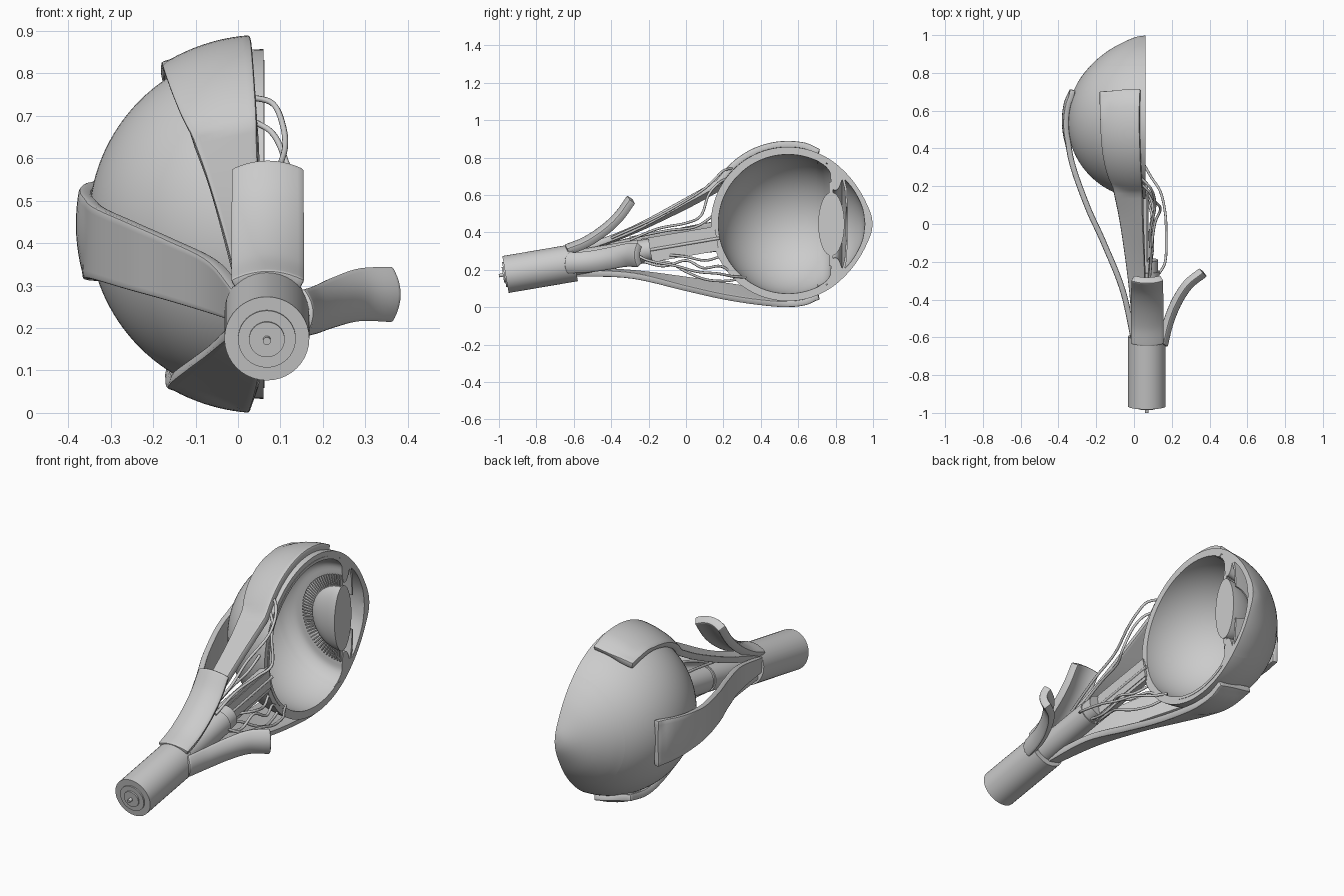
import bpy, bmesh
from math import sin, cos, pi, radians
from mathutils import Vector

if "Cube" in bpy.data.objects:
    bpy.data.objects.remove(bpy.data.objects["Cube"])

CX, CY, CZ, R = 0.06, 0.545, 0.445, 0.412      # globe centre and radius
EYE = Vector((CX, CY, CZ))


def finish(name, bm, mods=()):
    bmesh.ops.remove_doubles(bm, verts=bm.verts, dist=1e-5)
    bmesh.ops.recalc_face_normals(bm, faces=bm.faces)
    me = bpy.data.meshes.new(name)
    bm.to_mesh(me)
    bm.free()
    ob = bpy.data.objects.new(name, me)
    bpy.context.collection.objects.link(ob)
    bpy.ops.object.select_all(action='DESELECT')
    ob.select_set(True)
    bpy.context.view_layer.objects.active = ob
    for kind, props in mods:
        m = ob.modifiers.new(kind.title(), kind)
        for k, v in props.items():
            setattr(m, k, v)
        bpy.ops.object.modifier_apply(modifier=m.name)
    bpy.ops.object.shade_smooth_by_angle(angle=radians(35))
    return ob


def spline(pts, n):
    """n + 1 smooth points through pts."""
    p = [Vector(q) for q in pts]
    p = [2 * p[0] - p[1]] + p + [2 * p[-1] - p[-2]]
    out = []
    for i in range(n + 1):
        f = i / n * (len(pts) - 1)
        k = min(int(f), len(pts) - 2)
        t = f - k
        a, b, c, d = p[k:k + 4]
        out.append(0.5 * (2 * b + (c - a) * t + (2 * a - 5 * b + 4 * c - d) * t ** 2
                          + (3 * b - a - 3 * c + d) * t ** 3))
    return out


def half_spin(name, profile, shift=0.0, steps=64):
    """Closed (y, r) profile turned half way round the eye axis, cut face capped."""
    bm = bmesh.new()
    rings = []
    for i in range(steps + 1):
        a = pi * i / steps
        rings.append([bm.verts.new((CX + shift - r * sin(a), y, CZ + r * cos(a)))
                      for y, r in profile])
    n = len(profile)
    for a, b in zip(rings, rings[1:]):
        for j in range(n):
            k = (j + 1) % n
            if profile[j][1] + profile[k][1] > 1e-6:
                bm.faces.new((a[j], a[k], b[k], b[j]))
    bm.faces.new(rings[0])
    bm.faces.new(rings[-1])
    return finish(name, bm)


def arc(r, end, n=40):
    return [(CY - r * cos(radians(end * i / n)), r * sin(radians(end * i / n)))
            for i in range(n + 1)]


def axis(y):
    return Vector((0.068, y, 0.175 + 0.17 * (y + 0.965)))


def rod(name, y0, y1, r, half=False, x=0.0):
    """Cylinder on the tilted nerve axis, optionally only its -x half."""
    bm = bmesh.new()
    up = Vector((0, -0.17, 1)).normalized()
    n = 40
    cnt = n // 2 + 1 if half else n
    rings = [[bm.verts.new(axis(y) + Vector((x - r * sin(2 * pi * i / n), 0, 0))
                           + up * r * cos(2 * pi * i / n)) for i in range(cnt)]
             for y in (y0, y1)]
    for i in range(cnt):
        j = (i + 1) % cnt
        bm.faces.new((rings[0][i], rings[0][j], rings[1][j], rings[1][i]))
    for ring in rings:
        bm.faces.new(ring)
    return finish(name, bm)


def strap(name, left, right, thick, bulge=(0, 0, 0), wrap=True, n=40, m=10):
    """Muscle band between two edge paths, wrapped over the globe."""
    bm = bmesh.new()
    rows = []
    for i, (a, b) in enumerate(zip(spline(left, n), spline(right, n))):
        row = []
        lift = R + thick / 2 * min(1, 0.3 + (1 - i / n) * 10)
        for j in range(m + 1):
            u = j / m
            p = a.lerp(b, u) + Vector(bulge) * (1 - (2 * u - 1) ** 2)
            d = p - EYE
            if wrap and d.length < lift:
                p = EYE + d.normalized() * lift
            row.append(bm.verts.new(p))
        rows.append(row)
    for a, b in zip(rows, rows[1:]):
        for j in range(m):
            bm.faces.new((a[j], a[j + 1], b[j + 1], b[j]))
    return finish(name, bm, [('SOLIDIFY', dict(thickness=thick, offset=0)),
                             ('BEVEL', dict(width=0.007, segments=2, limit_method='ANGLE',
                                            angle_limit=radians(50)))])


def vessel(name, pts, r=0.007):
    cu = bpy.data.curves.new(name, 'CURVE')
    cu.dimensions = '3D'
    cu.bevel_depth, cu.bevel_resolution, cu.use_fill_caps = r, 2, True
    sp = cu.splines.new('POLY')
    path = spline(pts, 8 * (len(pts) - 1))
    sp.points.add(len(path) - 1)
    for q, p in zip(sp.points, path):
        q.co = (*p, 1)
    bpy.context.collection.objects.link(bpy.data.objects.new(name, cu))


# Halved globe: layered wall, cornea, ciliary body, iris and lens
half_spin("sclera", arc(R, 135) + arc(0.386, 135)[::-1])
half_spin("retina", arc(0.387, 122) + arc(0.372, 122)[::-1], 0.002)
outer = spline([(0.836, 0.293, 0), (0.88, 0.246, 0), (0.925, 0.185, 0), (0.963, 0.115, 0),
                (0.99, 0.05, 0), (0.998, 0, 0)], 20)
inner = spline([(0.957, 0, 0), (0.945, 0.08, 0), (0.915, 0.15, 0), (0.875, 0.21, 0),
                (0.815, 0.27, 0)], 16)
half_spin("cornea", [(p.x, max(p.y, 0)) for p in outer + inner])
cil = spline([(0.70, 0.335, 0), (0.74, 0.313, 0), (0.77, 0.275, 0), (0.775, 0.225, 0),
              (0.785, 0.185, 0), (0.81, 0.185, 0), (0.83, 0.225, 0), (0.838, 0.283, 0),
              (0.78, 0.315, 0)], 32)
half_spin("ciliary_body", [(p.x, p.y) for p in cil])
half_spin("iris", [(0.826, 0.27), (0.848, 0.19), (0.856, 0.09), (0.864, 0.09),
                   (0.86, 0.19), (0.84, 0.275)])
half_spin("lens", [(0.777 - 0.07 * cos(pi * i / 24), 0.17 * sin(pi * i / 24))
                   for i in range(25)], 0.002)

# Radial ridges around the lens
bm = bmesh.new()
for i in range(44):
    a = pi * (i + 0.5) / 44
    new = bmesh.ops.create_cube(bm, size=1)['verts']
    for v in new:
        rr, w, y = 0.195 + v.co.x * 0.06, v.co.z * 0.006, 0.775 + v.co.y * 0.022
        v.co = (CX - rr * sin(a) + w * cos(a), y, CZ + rr * cos(a) + w * sin(a))
finish("ciliary_ridges", bm)

# Nerve and its tendon sheath
rod("tendon_sheath", -0.965, -0.595, 0.1)
rod("nerve_sheath_end", -0.972, -0.9, 0.068)
rod("nerve_core_end", -0.979, -0.9, 0.042)
rod("central_vessel_end", -1.0, -0.9, 0.009)
rod("nerve_full", -0.65, -0.25, 0.066)
rod("nerve_inner_step", -0.27, -0.19, 0.06)
rod("nerve_half_sheath", -0.23, 0.16, 0.066, True)
rod("nerve_half_core", -0.23, 0.165, 0.048, True, 0.004)
rod("central_vessel", -0.23, 0.18, 0.008, False, 0.002)

# Long muscles reaching the globe
strap("superior_muscle",
      [(0, -.62, .28), (-.03, -.3, .40), (-.07, 0, .54), (-.11, .2, .65), (-.15, .4, .76),
       (-.175, .55, .81), (-.18, .7, .79)],
      [(.06, -.62, .29), (.06, -.3, .41), (.05, 0, .57), (.045, .2, .685), (.035, .4, .83),
       (.03, .55, .87), (.035, .71, .83)], 0.034)
strap("inferior_muscle",
      [(0, -.62, .2), (-.03, -.3, .185), (-.07, 0, .15), (-.11, .2, .12), (-.15, .4, .09),
       (-.165, .55, .075), (-.17, .7, .1)],
      [(.07, -.62, .18), (.065, -.3, .17), (.055, 0, .1), (.045, .2, .055), (.035, .4, .025),
       (.03, .55, .018), (.035, .71, .055)], 0.034)
strap("medial_muscle",
      [(0, -.62, .29), (-.06, -.35, .36), (-.16, -.1, .41), (-.25, .1, .45), (-.335, .35, .49),
       (-.35, .55, .525), (-.325, .71, .55)],
      [(0, -.62, .215), (-.06, -.35, .235), (-.16, -.1, .265), (-.25, .1, .29),
       (-.335, .35, .315), (-.35, .55, .315), (-.325, .71, .31)], 0.03)

# Cut muscle stubs
steps = [(-.63, .295), (-.53, .335), (-.43, .40), (-.35, .475), (-.285, .565)]
strap("upper_lid_muscle_stub", [(-.008, y, z) for y, z in steps],
      [(.148, y, z) for y, z in steps], 0.042, (0, -.012, .02), False)
steps = [(.14, -.63, .28), (.17, -.51, .29), (.215, -.4, .31), (.275, -.31, .33),
         (.355, -.245, .335)]
strap("lateral_muscle_stub", steps, [(x, y, z - .09 - .1 * (x - .14)) for x, y, z in steps],
      0.042, (.018, -.015, 0), False)

# Small arteries around the nerve
vessel("upper_artery_a", [(.08, -.3, .36), (.09, -.15, .42), (.11, 0, .45), (.14, .08, .49),
                          (.11, .12, .6), (.08, .17, .66), (.03, .22, .69)])
vessel("upper_artery_b", [(.07, -.4, .37), (.09, -.2, .46), (.085, -.05, .54), (.11, .08, .62),
                          (.105, .15, .68), (.08, .2, .73), (.02, .26, .745)])
vessel("upper_artery_c", [(.05, -.3, .37), (.03, -.1, .41), (.02, .05, .43), (.03, .16, .5)])
vessel("side_artery", [(.12, -.28, .29), (.165, -.2, .25), (.17, -.05, .22), (.165, .06, .19),
                       (.14, .17, .18), (.09, .25, .165), (.05, .32, .16)])
vessel("lower_artery_a", [(.08, -.25, .25), (.1, -.12, .22), (.09, 0, .25), (.1, .09, .21),
                          (.07, .18, .22), (.05, .24, .19)])
vessel("lower_artery_b", [(.05, -.25, .24), (.06, -.1, .24), (.1, 0, .19), (.09, .1, .15),
                          (.06, .2, .14), (.04, .28, .15)])
vessel("lower_artery_c", [(.06, -.1, .28), (.1, 0, .27), (.08, .1, .25), (.05, .18, .27)])
